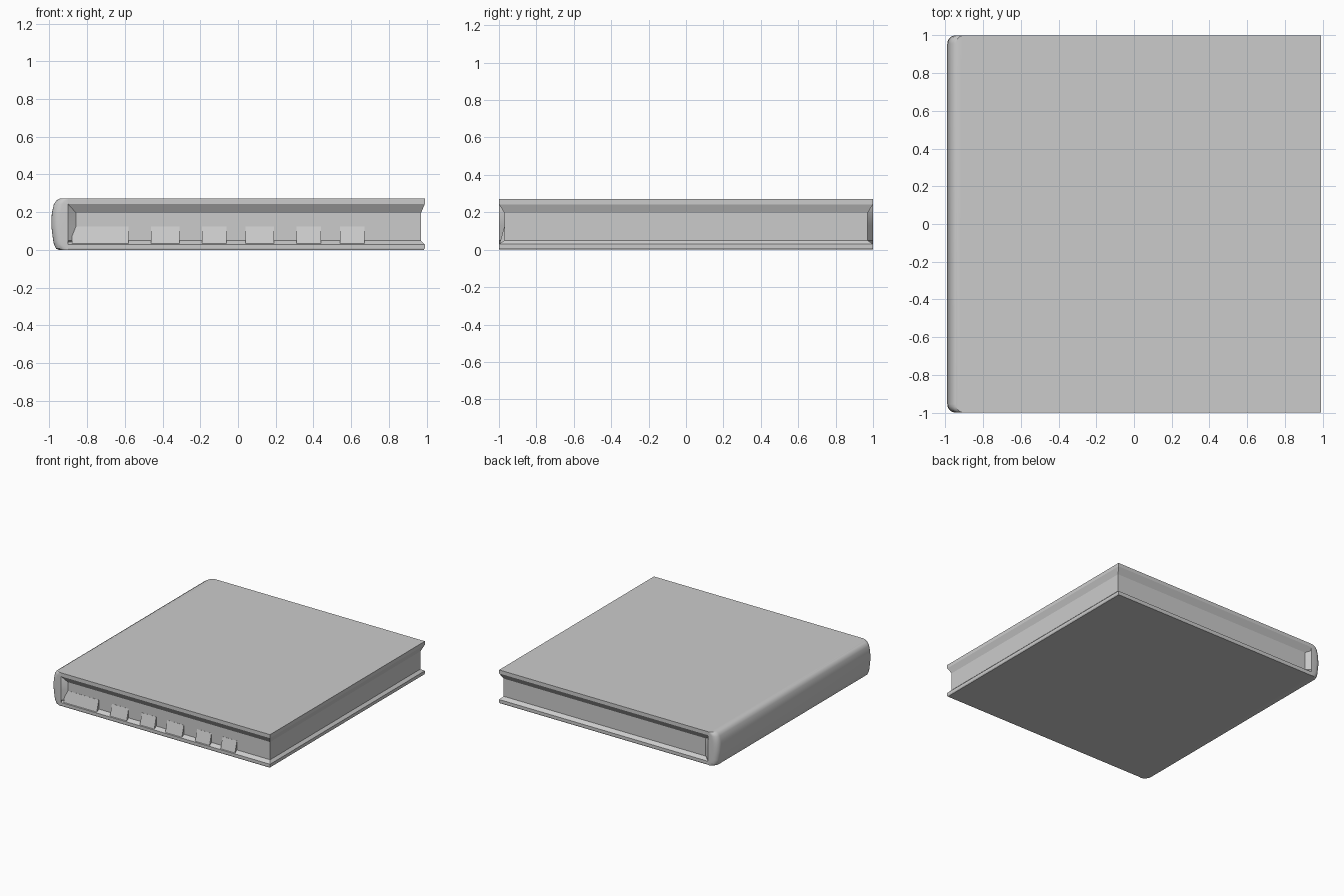
import bpy, bmesh, math

if "Cube" in bpy.data.objects:
    bpy.data.objects.remove(bpy.data.objects["Cube"])


def loft(name, rings, smooth=False):
    """Skin equal-length closed rings of 3D points and cap both ends."""
    bm = bmesh.new()
    loops = [[bm.verts.new(p) for p in r] for r in rings]
    n = len(loops[0])
    for a, b in zip(loops, loops[1:]):
        for i in range(n):
            j = (i + 1) % n
            bm.faces.new((a[i], a[j], b[j], b[i]))
    bm.faces.new(loops[0][::-1])
    bm.faces.new(loops[-1])
    bmesh.ops.recalc_face_normals(bm, faces=bm.faces)
    me = bpy.data.meshes.new(name)
    bm.to_mesh(me)
    bm.free()
    ob = bpy.data.objects.new(name, me)
    bpy.context.collection.objects.link(ob)
    if smooth:
        bpy.ops.object.select_all(action='DESELECT')
        ob.select_set(True)
        bpy.context.view_layer.objects.active = ob
        bpy.ops.object.shade_smooth_by_angle(angle=math.radians(30))
    return ob


def rect(x1, y, z):
    return [(-0.9, -y, z), (x1, -y, z), (x1, y, z), (-0.9, y, z)]


# Cover boards with sloped inner edges, and the page block recessed between them
loft("covers_and_pages", [
    rect(0.985, 0.997, 0.0), rect(0.99, 1.0, 0.008), rect(0.99, 1.0, 0.03),
    rect(0.97, 0.97, 0.05), rect(0.97, 0.97, 0.195),
    rect(0.99, 1.0, 0.243), rect(0.99, 1.0, 0.272)])


# Rounded spine; its inner side flares into the page recess
def spine_ring(z, xl, inner, r=0.045, steps=5):
    half = [(inner, -0.968), (-0.9, -1.0)]
    for i in range(steps + 1):
        a = math.pi / 2 * i / steps
        half.append((xl + r - r * math.sin(a), -1 + r - r * math.cos(a)))
    return [(x, y, z) for x, y in half] + [(x, -y, z) for x, y in half[::-1]]


sections = [(0.0, -0.95, -0.9), (0.007, -0.965, -0.9), (0.03, -0.976, -0.9),
            (0.05, -0.98, -0.855), (0.13, -0.99, -0.855), (0.195, -0.987, -0.855),
            (0.243, -0.976, -0.9), (0.262, -0.963, -0.9), (0.272, -0.945, -0.9)]
loft("spine", [spine_ring(*s) for s in sections], smooth=True)

# Sloping index tabs along the front of the pages
for x0, x1 in [(-0.88, -0.58), (-0.46, -0.31), (-0.19, -0.06),
               (0.04, 0.19), (0.31, 0.44), (0.54, 0.67)]:
    prof = [(-0.95, 0.032), (-0.996, 0.035), (-0.971, 0.125), (-0.95, 0.125)]
    loft("index_tab", [[(x, y, z) for y, z in prof] for x in (x0, x1)])
